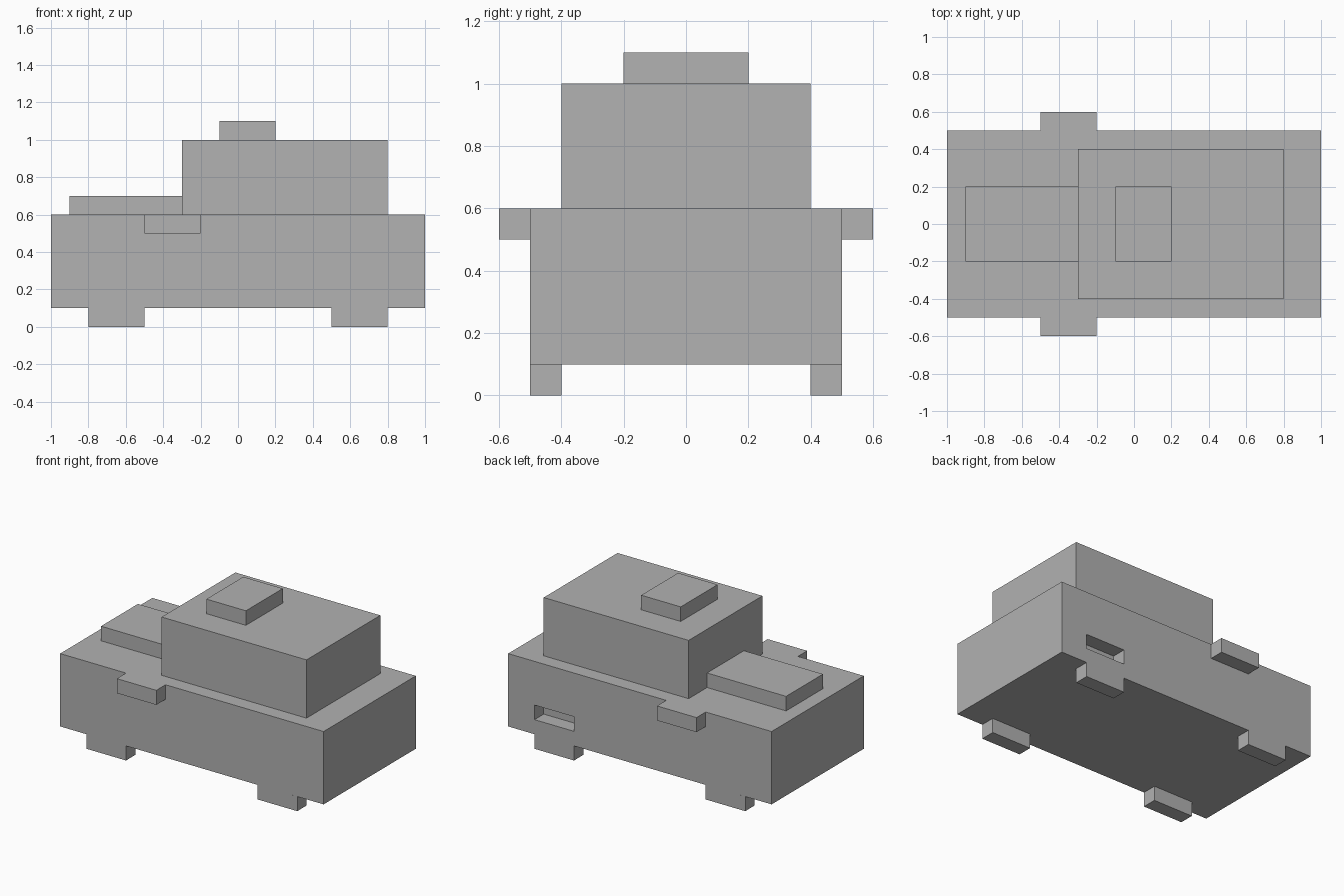
import bpy
import bmesh
from mathutils import Vector

old = bpy.data.objects.get("Cube")
if old:
    bpy.data.objects.remove(old, do_unlink=True)

# Single flat grey
grey = bpy.data.materials.new("plain_grey")
grey.use_nodes = True
colour = (0.445, 0.445, 0.445, 1)
grey.diffuse_color = colour
grey.node_tree.nodes["Principled BSDF"].inputs["Base Color"].default_value = colour


def box(name, low, high):
    """Axis-aligned box between two opposite corners."""
    low, high = Vector(low), Vector(high)
    bm = bmesh.new()
    bmesh.ops.create_cube(bm, size=1)
    bmesh.ops.scale(bm, vec=high - low, verts=bm.verts)
    bmesh.ops.translate(bm, vec=(low + high) / 2, verts=bm.verts)
    mesh = bpy.data.meshes.new(name)
    bm.to_mesh(mesh)
    bm.free()
    mesh.materials.append(grey)
    obj = bpy.data.objects.new(name, mesh)
    bpy.context.collection.objects.link(obj)
    return obj


# Main volumes
body = box("body", (-1, -0.5, 0.1), (1, 0.5, 0.6))
box("cabin", (-0.3, -0.4, 0.6), (0.8, 0.4, 1.0))
box("hood", (-0.9, -0.2, 0.6), (-0.3, 0.2, 0.7))
box("roof_block", (-0.1, -0.2, 1.0), (0.2, 0.2, 1.1))

# Feet and side blocks, one of each per side
for side, name in ((-1, "front"), (1, "back")):
    def pair(label, x, y, z):
        ys = sorted((side * y[0], side * y[1]))
        box(f"{name}_{label}", (x[0], ys[0], z[0]), (x[1], ys[1], z[1]))

    pair("right_foot", (-0.8, -0.5), (0.4, 0.5), (0, 0.1))
    pair("left_foot", (0.5, 0.8), (0.4, 0.5), (0, 0.1))
    pair("side_block", (-0.5, -0.2), (0.5, 0.6), (0.5, 0.6))

# Slot cut into the back of the body
cutter = box("slot_cutter", (0.5, 0.4, 0.2), (0.8, 0.6, 0.3))
cutter.hide_render = True
cutter.hide_viewport = True
slot = body.modifiers.new("slot", 'BOOLEAN')
slot.operation = 'DIFFERENCE'
slot.solver = 'EXACT'
slot.object = cutter
